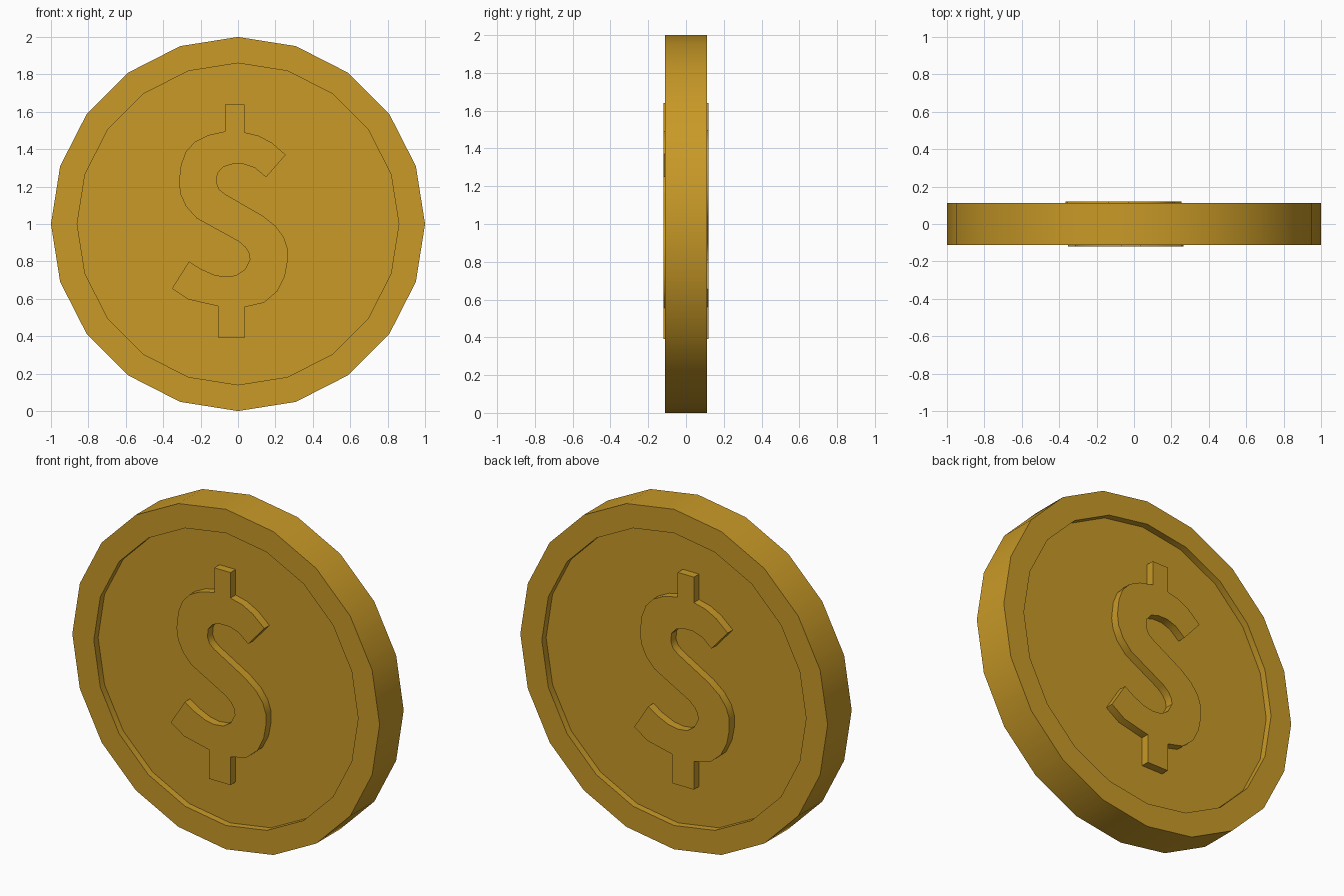
import bpy, bmesh, math

if "Cube" in bpy.data.objects:
    bpy.data.objects.remove(bpy.data.objects["Cube"])

RIM, FLOOR, RELIEF = 0.112, 0.072, 0.12   # half thicknesses
SIDES = 20

gold = bpy.data.materials.new("gold")
gold.diffuse_color = (0.58, 0.32, 0.02, 1)
gold.use_nodes = True
gold.node_tree.nodes["Principled BSDF"].inputs["Base Color"].default_value = gold.diffuse_color


def finish(name, bm):
    bmesh.ops.recalc_face_normals(bm, faces=bm.faces)
    mesh = bpy.data.meshes.new(name)
    bm.to_mesh(mesh)
    bm.free()
    mesh.materials.append(gold)
    obj = bpy.data.objects.new(name, mesh)
    bpy.context.collection.objects.link(obj)
    bpy.ops.object.select_all(action='DESELECT')
    obj.select_set(True)
    bpy.context.view_layer.objects.active = obj
    bpy.ops.object.shade_smooth_by_angle(angle=math.radians(30))
    return obj


# Coin disc: 20-sided turned profile with a recessed face on both sides
bm = bmesh.new()
rings = []
for r, y in [(0.86, -FLOOR), (0.86, -RIM), (1, -RIM),
             (1, RIM), (0.86, RIM), (0.86, FLOOR)]:
    rings.append([bm.verts.new((r * math.cos(a), y, 1 + r * math.sin(a)))
                  for a in (i * math.tau / SIDES for i in range(SIDES))])
for p, q in zip(rings, rings[1:]):
    for i in range(SIDES):
        j = (i + 1) % SIDES
        bm.faces.new((p[i], p[j], q[j], q[i]))
bm.faces.new(rings[0])
bm.faces.new(rings[-1])
finish("coin_disc", bm)

# Outline of the raised currency mark (x, z)
OUTLINE = [
    (-.07, 1.64), (.035, 1.64), (.035, 1.49), (.11, 1.472), (.18, 1.435),
    (.255, 1.37), (.15, 1.25), (.09, 1.30), (.03, 1.32), (-.03, 1.32),
    (-.08, 1.305), (-.11, 1.27), (-.115, 1.22), (-.10, 1.185), (-.07, 1.16),
    (.13, 1.045), (.20, .99), (.245, .93), (.265, .87), (.265, .80),
    (.25, .72), (.21, .64), (.14, .58), (.035, .555), (.035, .39),
    (-.105, .39), (-.105, .56), (-.267, .597), (-.353, .655), (-.262, .80),
    (-.20, .76), (-.128, .728), (-.07, .718), (-.01, .725), (.037, .757),
    (.064, .81), (.058, .845), (.04, .875), (.005, .906), (-.22, 1.03),
    (-.278, 1.094), (-.307, 1.158), (-.316, 1.22), (-.305, 1.318),
    (-.278, 1.388), (-.23, 1.44), (-.16, 1.475), (-.07, 1.495)]


def relief(name, back):
    bm = bmesh.new()
    s = 1 if back else -1
    pts = [(-0.1 - x if back else x, z) for x, z in OUTLINE]
    top = [bm.verts.new((x, s * RELIEF, z)) for x, z in pts]
    low = [bm.verts.new((x, s * (FLOOR - 0.005), z)) for x, z in pts]
    bm.faces.new(top)
    bm.faces.new(low)
    for i in range(len(pts)):
        j = (i + 1) % len(pts)
        bm.faces.new((top[i], top[j], low[j], low[i]))
    finish(name, bm)


# Same mark on each side, turned to read correctly from the back
relief("front_relief", False)
relief("back_relief", True)
